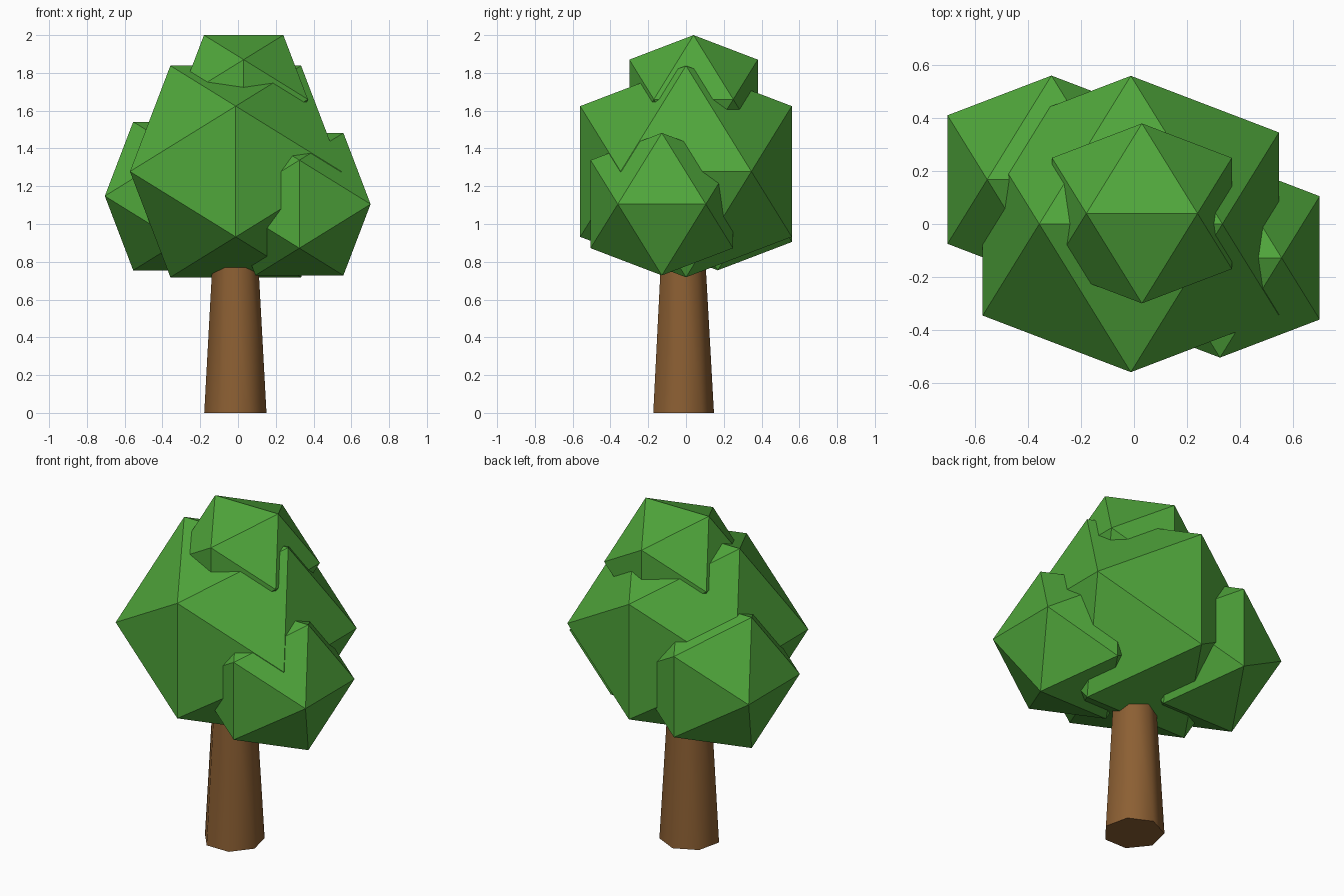
import bpy
import bmesh
import math
from mathutils import Vector

cube = bpy.data.objects.get("Cube")
if cube:
    bpy.data.objects.remove(cube, do_unlink=True)

GOLDEN = (1 + math.sqrt(5)) / 2


def make_material(name, colour):
    mat = bpy.data.materials.new(name)
    mat.use_nodes = True
    mat.diffuse_color = (*colour, 1)
    mat.node_tree.nodes["Principled BSDF"].inputs["Base Color"].default_value = (*colour, 1)
    return mat


leaf_green = make_material("leaf green", (0.08, 0.385, 0.044))
bark_brown = make_material("bark brown", (0.262, 0.115, 0.033))


def add_object(name, bm, mat):
    bmesh.ops.recalc_face_normals(bm, faces=bm.faces)
    mesh = bpy.data.meshes.new(name)
    bm.to_mesh(mesh)
    bm.free()
    mesh.materials.append(mat)
    obj = bpy.data.objects.new(name, mesh)
    bpy.context.collection.objects.link(obj)
    return obj


def leaf_clump(name, centre, half_size):
    """Icosahedron standing on an edge, so it spans half_size along each axis."""
    short = half_size / GOLDEN
    bm = bmesh.new()
    for axis in range(3):
        for s in (-1, 1):
            for t in (-1, 1):
                p = Vector((0, 0, 0))
                p[axis] = s * half_size
                p[(axis + 1) % 3] = t * short
                bm.verts.new(Vector(centre) + p)
    bmesh.ops.convex_hull(bm, input=bm.verts)
    return add_object(name, bm, leaf_green)


# Crown: one large clump with three smaller ones pushed into it
leaf_clump("crown_main", (-0.012, 0, 1.278), 0.56)
leaf_clump("crown_top", (0.03, 0.04, 1.66), 0.34)
leaf_clump("crown_left", (0.325, -0.128, 1.105), 0.377)
leaf_clump("crown_right", (-0.312, 0.168, 1.148), 0.393)

# Trunk: tapered seven-sided post reaching into the crown
height = 1.0
bm = bmesh.new()
bmesh.ops.create_cone(bm, cap_ends=True, segments=7,
                      radius1=0.169, radius2=0.113, depth=height)
trunk = add_object("trunk", bm, bark_brown)
trunk.location = (-0.014, -0.021, height / 2)

# Smooth the trunk sides while keeping the end caps crisp
bpy.ops.object.select_all(action='DESELECT')
trunk.select_set(True)
bpy.context.view_layer.objects.active = trunk
bpy.ops.object.shade_smooth_by_angle(angle=math.radians(60))
